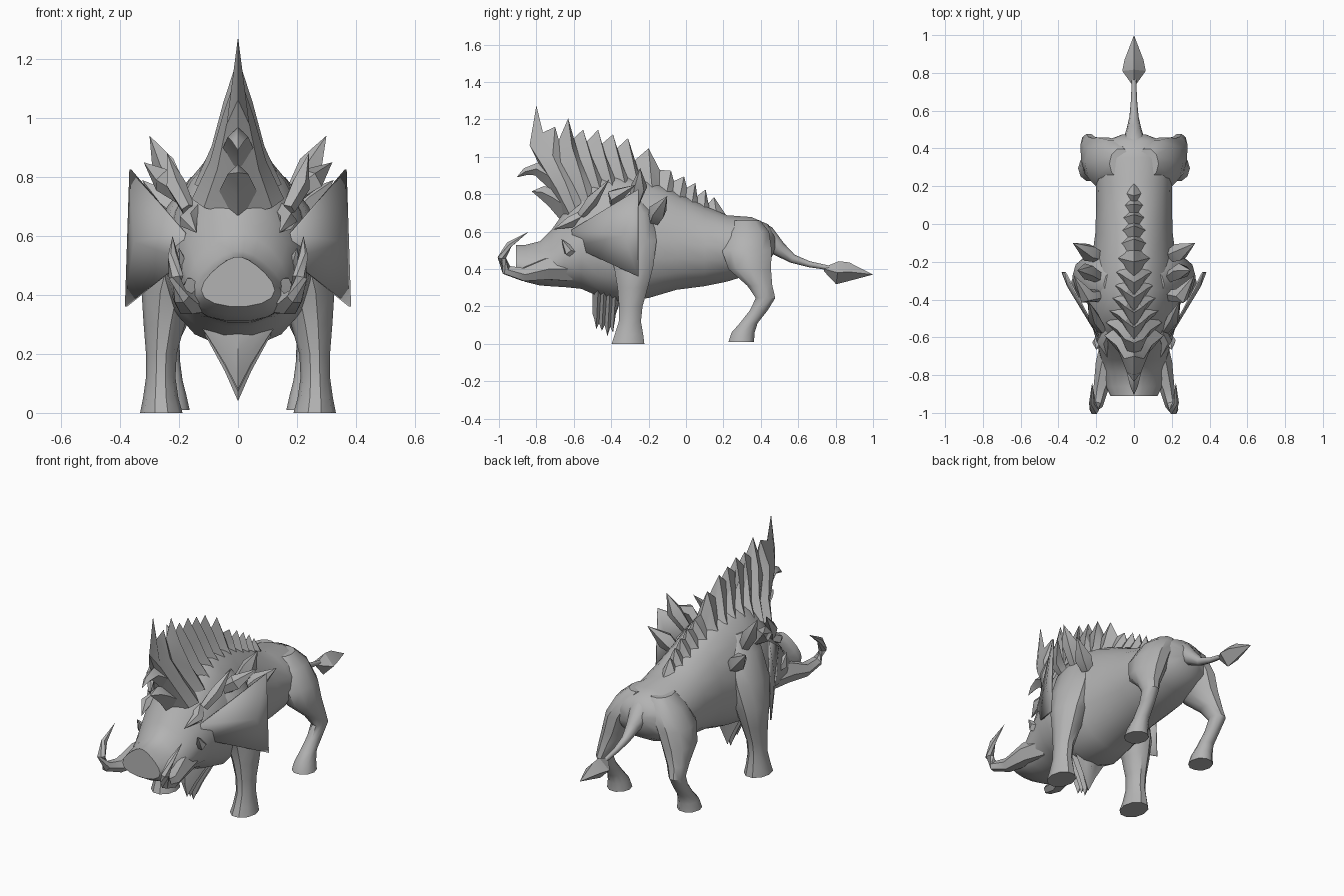
import bpy, bmesh, math
from mathutils import Vector

hide = bpy.data.materials.new("grey hide")
hide.diffuse_color = (0.45, 0.45, 0.45, 1)


def finish(name, verts, faces, angle=40, solid=0):
    """Make an object, merge collapsed rings, fix normals and shade it."""
    me = bpy.data.meshes.new(name)
    me.from_pydata([tuple(v) for v in verts], [], faces)
    bm = bmesh.new()
    bm.from_mesh(me)
    bmesh.ops.remove_doubles(bm, verts=bm.verts, dist=0.0005)
    bmesh.ops.recalc_face_normals(bm, faces=bm.faces)
    bm.to_mesh(me)
    bm.free()
    ob = bpy.data.objects.new(name, me)
    bpy.context.collection.objects.link(ob)
    me.materials.append(hide)
    if solid:
        mod = ob.modifiers.new("thickness", 'SOLIDIFY')
        mod.thickness, mod.offset = solid, 0
    bpy.ops.object.select_all(action='DESELECT')
    ob.select_set(True)
    bpy.context.view_layer.objects.active = ob
    bpy.ops.object.shade_smooth_by_angle(angle=math.radians(angle))
    return ob


def loft(name, rings, angle=40):
    """Skin a list of equal rings and cap both ends."""
    n = len(rings[0])
    verts = [v for r in rings for v in r]
    faces = [(i * n + j, i * n + (j + 1) % n, (i + 1) * n + (j + 1) % n, (i + 1) * n + j)
             for i in range(len(rings) - 1) for j in range(n)]
    faces += [tuple(range(n)), tuple(range(len(verts) - n, len(verts)))]
    return finish(name, verts, faces, angle)


def tube(name, pts, radii, n=6, flat=1.0, angle=50):
    """Tapered tube along a path; flat squashes it across."""
    pts = [Vector(p) for p in pts]
    rings = []
    for i, (p, r) in enumerate(zip(pts, radii)):
        t = pts[min(i + 1, len(pts) - 1)] - pts[max(i - 1, 0)]
        q = t.to_track_quat('Z', 'Y')
        rings.append([p + q @ Vector((r * flat * math.cos(2 * math.pi * j / n),
                                      r * math.sin(2 * math.pi * j / n), 0)) for j in range(n)])
    return loft(name, rings, angle)


def leg(name, sx, rows, n=10):
    """Leg from horizontal ovals: z, x, y, half width, half depth."""
    loft(name, [[(sx * (x + rx * math.cos(2 * math.pi * j / n)),
                  y + ry * math.sin(2 * math.pi * j / n), z) for j in range(n)]
                for z, x, y, rx, ry in rows])


def interp(table, y, col):
    """Linear lookup in the body table, which runs from rear to front."""
    for a, b in zip(table, table[1:]):
        if b[0] <= y <= a[0]:
            return a[col] + (b[col] - a[col]) * (y - a[0]) / (b[0] - a[0])
    return table[0][col] if y > table[0][0] else table[-1][col]


# Body and head: y, bottom, top, half width, narrowing toward the top
BODY = [(0.475, 0.50, 0.58, 0.06, 0), (0.44, 0.42, 0.64, 0.15, 0), (0.35, 0.37, 0.68, 0.19, 0),
        (0.22, 0.33, 0.69, 0.20, 0), (0.10, 0.305, 0.74, 0.20, 0.05), (-0.05, 0.285, 0.81, 0.205, 0.1),
        (-0.20, 0.24, 0.88, 0.225, 0.15), (-0.35, 0.22, 0.91, 0.25, 0.2), (-0.47, 0.25, 0.90, 0.24, 0.2),
        (-0.56, 0.29, 0.82, 0.215, 0.2), (-0.65, 0.30, 0.71, 0.19, 0.2), (-0.72, 0.305, 0.61, 0.17, 0.25),
        (-0.78, 0.31, 0.55, 0.155, 0.35), (-0.86, 0.33, 0.53, 0.14, 0.4), (-0.91, 0.36, 0.53, 0.115, 0.45)]
N = 18
rings = []
for y, b, t, w, k in BODY:
    ring = []
    for j in range(N):
        a = 2 * math.pi * j / N
        s, c = math.sin(a), math.cos(a)
        ring.append((w * c * (1 - k * s), y, (b + t) / 2 + (t - b) / 2 * s))
    rings.append(ring)
loft("body", rings)


def pleated_crest(name, cols, widths):
    """Pleated wedge; each column is top (y, z), base (y, z), width factor, forward bulge."""
    verts, faces = [], []
    bulges, steps = (0, -0.085, -0.03, 0), (0, 0.35, 0.7, 1)
    R = len(steps)
    for sx in (-1, 1):
        o = len(verts)
        for top, base, f, bulge in cols:
            for t, w, d in zip(steps, widths, bulges):
                verts.append((sx * w * f, top[0] + (base[0] - top[0]) * t + d * bulge,
                              top[1] + (base[1] - top[1]) * t))
        for i in range(len(cols) - 1):
            for j in range(R - 1):
                p = o + i * R + j
                faces.append((p, p + R, p + R + 1, p + 1))
    finish(name, verts, faces, 25)


# Mane: alternating tips and notches along the spine
OUTLINE = [(-0.80, 1.275), (-0.765, 1.13), (-0.70, 1.16), (-0.68, 1.09), (-0.63, 1.205), (-0.61, 1.09),
           (-0.55, 1.145), (-0.54, 1.07), (-0.47, 1.145), (-0.46, 1.06), (-0.39, 1.12), (-0.375, 1.04),
           (-0.31, 1.10), (-0.275, 0.98), (-0.20, 1.045), (-0.14, 0.93), (-0.08, 0.925), (-0.065, 0.87),
           (-0.01, 0.895), (0.005, 0.835), (0.05, 0.86), (0.06, 0.79), (0.105, 0.825), (0.12, 0.75),
           (0.15, 0.785), (0.22, 0.68)]
cols = []
for i, top in enumerate(OUTLINE):
    u = i / (len(OUTLINE) - 1)
    yb = -0.66 + 0.86 * u
    yb = max(yb, top[0] - 0.03) if top[0] > -0.2 else yb
    zb = interp(BODY, yb, 2) - 0.03 - 0.09 * (1 - u) * min(1, 4 * u)
    f = 0 if i == 0 else (1.0 if i % 2 == 0 else 0.72) * (1 - 0.65 * u)
    cols.append((top, (yb, zb), f, max(0, 1 - i / 5)))
pleated_crest("mane", cols, (0, 0.055, 0.10, 0.165))

# Beard: pleated tuft under the chest
TUFT = [(-0.50, 0.16), (-0.49, 0.13), (-0.48, 0.08), (-0.465, 0.11), (-0.45, 0.07), (-0.435, 0.10),
        (-0.42, 0.04), (-0.405, 0.09), (-0.39, 0.06), (-0.375, 0.16), (-0.36, 0.20)]
pleated_crest("beard", [(p, (-0.50 + 0.016 * i, 0.33), 0 if i in (0, 10) else (1 - 0.25 * (i % 2)), 0)
                        for i, p in enumerate(TUFT)], (0, 0.045, 0.10, 0.15))

# Forelock hooks in front of the mane
tube("upper_forelock", [(0, -0.70, 0.88), (0, -0.80, 0.935), (0, -0.86, 0.92), (0, -0.905, 0.89)],
     [0.06, 0.035, 0.02, 0], 4)
tube("lower_forelock", [(0, -0.62, 0.72), (0, -0.71, 0.78), (0, -0.77, 0.81), (0, -0.825, 0.815)],
     [0.08, 0.05, 0.035, 0], 4)

# Tail with a diamond tuft
tube("tail", [(0, 0.34, 0.59), (0, 0.43, 0.565), (0, 0.50, 0.505), (0, 0.57, 0.455), (0, 0.66, 0.425),
              (0, 0.77, 0.405)], [0.085, 0.065, 0.04, 0.024, 0.016, 0.012], 8)
tube("tail_tuft", [(0, 0.74, 0.40), (0, 0.81, 0.38), (0, 0.87, 0.385), (0, 1.0, 0.37)],
     [0.012, 0.062, 0.05, 0], 4, angle=20)

for sx, side in ((-1, "left"), (1, "right")):
    def mir(*pts):
        return [(sx * x, y, z) for x, y, z in pts]

    # Legs
    leg("front_leg_" + side, sx, [
        (0.0, 0.26, -0.31, 0.072, 0.092), (0.05, 0.262, -0.305, 0.06, 0.08), (0.12, 0.262, -0.30, 0.05, 0.062),
        (0.20, 0.26, -0.295, 0.052, 0.066), (0.30, 0.25, -0.285, 0.07, 0.085), (0.41, 0.235, -0.28, 0.092, 0.11),
        (0.55, 0.20, -0.30, 0.095, 0.15), (0.70, 0.15, -0.31, 0.09, 0.14), (0.80, 0.10, -0.32, 0.06, 0.08)])
    leg("hind_leg_" + side, sx, [
        (0.01, 0.23, 0.295, 0.066, 0.072), (0.06, 0.23, 0.305, 0.055, 0.065), (0.11, 0.23, 0.335, 0.042, 0.05),
        (0.18, 0.235, 0.39, 0.038, 0.05), (0.245, 0.24, 0.425, 0.042, 0.055), (0.31, 0.225, 0.395, 0.058, 0.07),
        (0.40, 0.195, 0.34, 0.085, 0.12), (0.50, 0.165, 0.325, 0.095, 0.14), (0.60, 0.11, 0.33, 0.09, 0.12),
        (0.66, 0.07, 0.32, 0.06, 0.08)])

    # Ear plate with a raised middle
    ear = mir((0.18, -0.61, 0.61), (0.18, -0.60, 0.52), (0.38, -0.255, 0.36), (0.35, -0.33, 0.58),
              (0.365, -0.255, 0.825))
    finish("ear_" + side, ear, [(0, 1, 3), (1, 2, 3), (0, 3, 4), (2, 4, 3)], 30, solid=0.008)

    # Curling tusk and its lip
    tube("tusk_" + side, mir((0.10, -0.62, 0.40), (0.14, -0.75, 0.40), (0.175, -0.87, 0.37),
                             (0.195, -0.96, 0.395), (0.21, -0.985, 0.46), (0.22, -0.945, 0.53),
                             (0.222, -0.84, 0.60)), [0.075, 0.065, 0.04, 0.03, 0.025, 0.018, 0], 6)

    # Shoulder spikes
    for i, (b, m, t, r) in enumerate((
            ((0.19, -0.28, 0.74), (0.25, -0.25, 0.84), (0.30, -0.245, 0.94), 0.045),
            ((0.19, -0.17, 0.66), (0.24, -0.15, 0.71), (0.325, -0.10, 0.79), 0.05),
            ((0.18, -0.38, 0.73), (0.25, -0.38, 0.79), (0.32, -0.27, 0.85), 0.045),
            ((0.17, -0.56, 0.69), (0.21, -0.50, 0.77), (0.24, -0.41, 0.88), 0.035))):
        tube("shoulder_spike_%d_%s" % (i + 1, side), mir(b, m, t), [r * 0.7, r, 0], 5)

    # Brow spike and cheek spike
    tube("brow_" + side, mir((0.13, -0.55, 0.69), (0.17, -0.62, 0.65), (0.14, -0.71, 0.61)),
         [0.03, 0.032, 0], 5)
    tube("cheek_spike_" + side, mir((0.15, -0.58, 0.48), (0.195, -0.63, 0.50), (0.20, -0.665, 0.56)),
         [0.04, 0.03, 0], 5)
